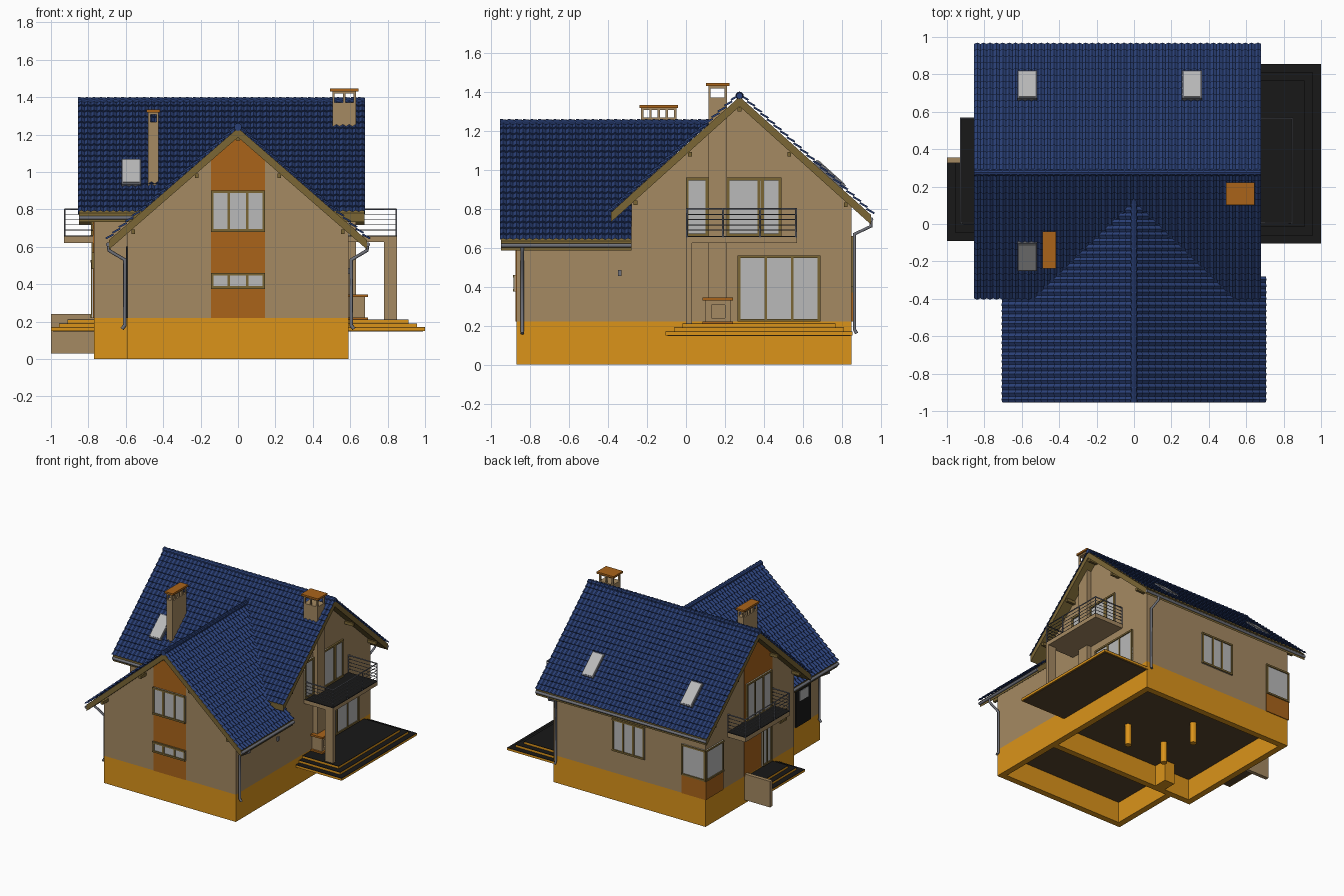
import bpy, bmesh, math
from mathutils import Vector, Matrix

if "Cube" in bpy.data.objects:
    bpy.data.objects.remove(bpy.data.objects["Cube"])


def mat(name, r, g, b):
    m = bpy.data.materials.new(name)
    m.diffuse_color = [(c / 255) ** 2.2 for c in (r, g, b)] + [1]
    m.use_nodes = True
    m.node_tree.nodes["Principled BSDF"].inputs["Base Color"].default_value = m.diffuse_color
    return m


WALL = mat("plaster", 163, 136, 98)
BASE = mat("orange_base", 218, 146, 32)
PANEL = mat("brown_panel", 168, 100, 32)
TILE = mat("blue_tile", 46, 66, 118)
WOOD = mat("olive_wood", 122, 102, 56)
GLASS = mat("glass", 184, 184, 184)
METAL = mat("metal", 112, 114, 122)
BLACK = mat("black_paving", 30, 30, 30)
FLOOR = mat("floor_brown", 88, 70, 48)


def finish(name, bm, m, recalc=True):
    if recalc:
        bmesh.ops.recalc_face_normals(bm, faces=bm.faces[:])
    me = bpy.data.meshes.new(name)
    bm.to_mesh(me)
    bm.free()
    me.materials.append(m)
    ob = bpy.data.objects.new(name, me)
    bpy.context.collection.objects.link(ob)
    return ob


def boxes(name, specs, m):
    bm = bmesh.new()
    for x0, x1, y0, y1, z0, z1 in specs:
        M = Matrix.Translation(((x0 + x1) / 2, (y0 + y1) / 2, (z0 + z1) / 2))
        M = M @ Matrix.Diagonal((abs(x1 - x0), abs(y1 - y0), abs(z1 - z0), 1))
        bmesh.ops.create_cube(bm, size=1, matrix=M)
    return finish(name, bm, m)


def prism(name, pts, axis, a0, a1, m):
    bm = bmesh.new()
    place = (lambda a, p: (a, *p)) if axis == 'x' else (lambda a, p: (p[0], a, p[1]))
    lo, hi = [[bm.verts.new(place(a, p)) for p in pts] for a in (a0, a1)]
    bm.faces.new(lo)
    bm.faces.new(hi)
    for i in range(len(pts)):
        j = (i + 1) % len(pts)
        bm.faces.new((lo[i], lo[j], hi[j], hi[i]))
    return finish(name, bm, m)


def tubes(name, paths, r, m):
    cu = bpy.data.curves.new(name, 'CURVE')
    cu.dimensions, cu.bevel_depth, cu.bevel_resolution, cu.use_fill_caps = '3D', r, 1, True
    for path in paths:
        sp = cu.splines.new('POLY')
        sp.points.add(len(path) - 1)
        for p, co in zip(sp.points, path):
            p.co = (*co, 1)
    cu.materials.append(m)
    bpy.context.collection.objects.link(bpy.data.objects.new(name, cu))


def tiles(name, origin, along, down, rows=20, clip=None):
    """Wavy, stepped tile sheet on one roof slope."""
    o, a, d = Vector(origin), Vector(along), Vector(down)
    n = a.cross(d).normalized()
    n = n if n.z > 0 else -n
    cols = round(a.length / 0.03375) * 4
    bm = bmesh.new()
    prev = None
    for j in range(rows):
        for t, h in ((j, 0.002), (j + 1, 0.012)):
            line = [bm.verts.new(o + a * i / cols + d * t / rows
                    + n * (h + 0.005 * (1 - math.cos(i * math.pi / 2)) / 1)) for i in range(cols + 1)]
            if prev:
                for i in range(cols):
                    bm.faces.new((prev[i], prev[i + 1], line[i + 1], line[i]))
            prev = line
    bm.normal_update()
    if sum(f.normal.z for f in bm.faces) < 0:
        bmesh.ops.reverse_faces(bm, faces=bm.faces[:])
    if clip:
        bmesh.ops.bisect_plane(bm, geom=bm.verts[:] + bm.edges[:] + bm.faces[:],
                               plane_co=clip[0], plane_no=clip[1], clear_inner=True)
    finish(name, bm, TILE, False)


def ridge(name, start, end, n):
    s, e = Vector(start), Vector(end)
    rot = (e - s).to_track_quat('Z', 'Y').to_matrix().to_4x4()
    bm = bmesh.new()
    for i in range(n):
        M = Matrix.Translation(s.lerp(e, (i + .5) / n)) @ rot
        bmesh.ops.create_cone(bm, cap_ends=True, segments=10, radius1=.021, radius2=.016,
                              depth=(e - s).length / n, matrix=M)
    finish(name, bm, TILE)


def window(name, axis, pos, sign, a0, a1, z0, z1, splits=()):
    """Glass pane with frame bars on a wall facing along axis."""
    def b(p0, p1, q0, q1, depth):
        d = sorted((pos - .005 * sign, pos + depth * sign))
        return (*d, p0, p1, q0, q1) if axis == 'x' else (p0, p1, *d, q0, q1)
    w = .007
    bars = [b(a0, a1, z0, z0 + 2 * w, .014), b(a0, a1, z1 - 2 * w, z1, .014)]
    for s in (a0 + w, a1 - w, *splits):
        bars.append(b(s - w, s + w, z0, z1, .012))
    boxes(name + "_glass", [b(a0, a1, z0, z1, .006)], GLASS)
    boxes(name + "_frame", bars, WOOD)


# Hollow plinth, floor and piles
boxes("plinth", [(-.59, .59, -.87, -.82, 0, .22), (.54, .59, -.87, .85, 0, .22), (-.77, .59, .80, .85, 0, .22),
                 (-.77, -.72, -.28, .85, 0, .22), (-.77, .59, -.28, -.23, 0, .22), (-.59, -.54, -.87, -.28, 0, .22),
                 (-.49, -.40, -.24, -.12, 0, .18)], BASE)
boxes("floor", [(-.76, .58, -.27, .84, .17, .21), (-.58, .58, -.86, -.27, .17, .21)], FLOOR)
bm = bmesh.new()
for x, y in ((-.23, .07), (.14, .10), (-.21, .43)):
    bmesh.ops.create_cone(bm, cap_ends=True, segments=12, radius1=.025, radius2=.025, depth=.17,
                          matrix=Matrix.Translation((x, y, .085)))
finish("piles", bm, BASE)

# Walls
prism("main_walls", [(-.28, .22), (.85, .22), (.85, .815), (.275, 1.335), (-.28, .835)], 'x', -.77, .59, WALL)
prism("wing_walls", [(-.59, .22), (.59, .22), (.59, .68), (0, 1.195), (-.59, .68)], 'y', -.87, -.2, WALL)
prism("front_panel", [(-.145, .22), (.145, .22), (.145, 1.06), (0, 1.19), (-.145, 1.06)], 'y', -.874, -.86, PANEL)
prism("entrance_panel", [(0, .22), (.36, .22), (.36, 1.25), (.275, 1.33), (0, 1.08)], 'x', -.774, -.76, PANEL)
boxes("corner_panel", [(-.776, -.56, .84, .856, .22, .37), (-.776, -.76, .63, .856, .22, .37)], PANEL)

# Roof decks with overhanging rakes
T = .05
prism("main_roof_deck", [(-.385, .781), (.275, 1.375), (.95, .768), (.95, .768 - T), (.275, 1.375 - T), (-.385, .781 - T)],
      'x', -.85, .675, WOOD)
prism("wing_roof_deck", [(-.69, .635), (0, 1.235), (.69, .635), (.69, .635 - T), (0, 1.235 - T), (-.69, .635 - T)],
      'y', -.95, -.28, WOOD)

# Tile sheets; the inner part of the wing is cut along the valleys
for nm, run in (("front", -.665), ("back", .68)):
    tiles("main_tiles_" + nm, (-.855, .275, 1.376), (1.535, 0, 0), (0, run, -.9 * abs(run)))
for nm, s in (("left", -1), ("right", 1)):
    down = (s * .695, 0, -.87 * .695)
    tiles("wing_tiles_" + nm, (0, -.955, 1.236), (0, .675, 0), down)
    tiles("valley_tiles_" + nm, (0, -.28, 1.236), (0, .44, 0), down, clip=((0, .275, 1.376), (0, -.9, 1)))
ridge("main_ridge", (-.855, .275, 1.38), (.68, .275, 1.38), 40)
ridge("wing_ridge", (0, -.955, 1.24), (0, .14, 1.24), 28)

# Purlin ends below the rakes
purlins = [(x - .01, x + .01, -.94, -.86, z - .012, z + .012)
           for x, z in ((-.56, .68), (-.22, .98), (0, 1.18), (.22, .98), (.56, .68))]
for x0, x1 in ((-.84, -.76), (.58, .665)):
    purlins += [(x0, x1, y - .01, y + .01, z - .012, z + .012)
                for y, z in ((-.26, .83), (.02, 1.08), (.275, 1.31), (.53, 1.08), (.82, .82))]
boxes("purlin_ends", purlins, WOOD)

# Gutters and downpipes
tubes("gutters", [[(s * .695, -.95, .612), (s * .695, -.28, .612)] for s in (-1, 1)]
      + [[(-.85, .95, .745), (.675, .95, .745)], [(-.85, -.385, .755), (-.56, -.385, .755)]], .012, METAL)
tubes("downpipes", [[(s * .69, -.84, .61), (s * .69, -.84, .58), (s * .605, -.84, .53), (s * .605, -.84, .18),
                     (s * .62, -.84, .16)] for s in (-1, 1)]
      + [[(.56, .95, .745), (.56, .95, .71), (.56, .865, .67), (.56, .865, .18), (.56, .875, .16)]], .01, METAL)


# Chimneys with open vents
def chimney(name, x0, x1, y0, y1, z0, zv, zt, nx, ny, cap):
    w = .012
    parts = [(x0, x1, y0, y1, z0, zv), (x0, x1, y0, y1, zt - .012, zt)]
    for i in range(nx + 1):
        for j in range(ny + 1):
            if i in (0, nx) or j in (0, ny):
                x, y = x0 + (x1 - x0 - w) * i / nx, y0 + (y1 - y0 - w) * j / ny
                parts.append((x, x + w, y, y + w, zv, zt))
    boxes(name, parts, WALL)
    boxes(name + "_cap", [(x0 - cap, x1 + cap, y0 - cap, y1 + cap, zt, zt + .015)], PANEL)


chimney("left_chimney", -.48, -.425, -.23, -.05, .85, 1.268, 1.318, 1, 4, .009)
chimney("right_chimney", .505, .63, .115, .21, 1.1, 1.37, 1.43, 2, 1, .013)
boxes("chimney_breast", [(.58, .63, .115, .21, .22, 1.2)], WALL)


# Roof windows lying on the slopes
for i, (x, y, s) in enumerate(((-.57, .73, 1), (.31, .73, 1), (-.57, -.16, -1))):
    z = 1.376 - .9 * abs(y - .275)
    for nm, sx, sy, h, m in (("frame", .105, .20, .05, METAL), ("glass", .088, .18, .056, GLASS)):
        ob = boxes(f"skylight_{nm}_{i}", [(-sx / 2, sx / 2, -sy / 2, sy / 2, -h / 2, h / 2)], m)
        ob.location = (x, y, z)
        ob.rotation_euler.x = -s * math.atan(.9)

# Windows and doors
window("front_upper_window", 'y', -.874, -1, -.145, .145, .68, .90, (-.05, .05))
window("front_lower_window", 'y', -.874, -1, -.145, .145, .375, .46, (-.05, .05))
window("terrace_door", 'x', .59, 1, .265, .69, .22, .56, (.41, .545))
window("right_balcony_small", 'x', .59, 1, 0, .115, .66, .96)
window("right_balcony_wide", 'x', .59, 1, .21, .49, .66, .96, (.375, .393))
window("left_balcony_doors", 'x', -.774, -1, .02, .34, .65, .96, (.13, .235))
window("entrance_door", 'x', -.774, -1, .02, .14, .22, .53, (.08,))
window("left_small_window", 'x', -.77, -1, -.17, -.09, .48, .57)
window("back_window", 'y', .85, 1, -.23, .06, .40, .66, (-.13, -.04))
window("corner_window_back", 'y', .85, 1, -.776, -.56, .37, .62)
window("corner_window_side", 'x', -.77, -1, .63, .856, .37, .62)
boxes("side_door", [(-.60, -.58, -.74, -.55, .22, .60)], BLACK)
boxes("side_door_glass", [(-.604, -.58, -.70, -.59, .42, .50)], GLASS)
boxes("wall_lamp", [(.58, .602, -.35, -.33, .455, .485)], METAL)

# Balconies with railings
for nm, xw, xo, zb in (("right", .59, .85, .625), ("left", -.77, -.93, .62)):
    lo, hi = sorted((xw, xo))
    boxes(nm + "_balcony_slab", [(lo, hi, 0, .57, zb, .655)], WALL)
    boxes(nm + "_balcony_paving", [(lo, hi, 0, .57, .655, .66)], BLACK)
    xr = xo - .004 * (1 if xo > 0 else -1)
    bars = [[(xw, .005, z), (xr, .005, z), (xr, .565, z), (xw, .565, z)] for z in (.69, .717, .744, .771)]
    posts = [(xr, .005), (xr, .19), (xr, .38), (xr, .565), (xw, .005), (xw, .565)]
    tubes(nm + "_railing_bars", bars, .0025, METAL)
    tubes(nm + "_railing_posts", [[(x, y, .65), (x, y, .80)] for x, y in posts]
          + [[(xw, .005, .80), (xr, .005, .80), (xr, .565, .80), (xw, .565, .80)]], .005, METAL)
boxes("balcony_column", [(.78, .85, 0, .03, .2, .63)], WALL)

# Stepped terrace and entrance landing
for i in range(3):
    z0, z1, k = .15 + .02 * i, .17 + .02 * i, .044 * i
    for nm, b in (("terrace", (.58, 1 - k, -.105 + k, .855 - k)), ("entrance", (-1 + k, -.76, -.09 + k, .33))):
        boxes(f"{nm}_step_{i}", [(*b, z0, z1 - .003)], BASE)
        boxes(f"{nm}_paving_{i}", [(*b, z1 - .003, z1)], BLACK)
boxes("terrace_underside", [(.59, .99, -.095, .845, .147, .151), (-.99, -.77, -.08, .32, .147, .151)], FLOOR)
boxes("entrance_side_wall", [(-1, -.76, .325, .355, .03, .24)], WALL)

# Garden fireplace
boxes("fireplace", [(.59, .68, .10, .13, .22, .33), (.59, .68, .20, .23, .22, .33), (.59, .66, .10, .23, .22, .33),
                    (.59, .68, .10, .23, .22, .24), (.59, .68, .10, .23, .305, .33)], WALL)
boxes("fireplace_slabs", [(.59, .695, .085, .24, .33, .345), (.59, .695, .085, .24, .208, .222)], PANEL)
